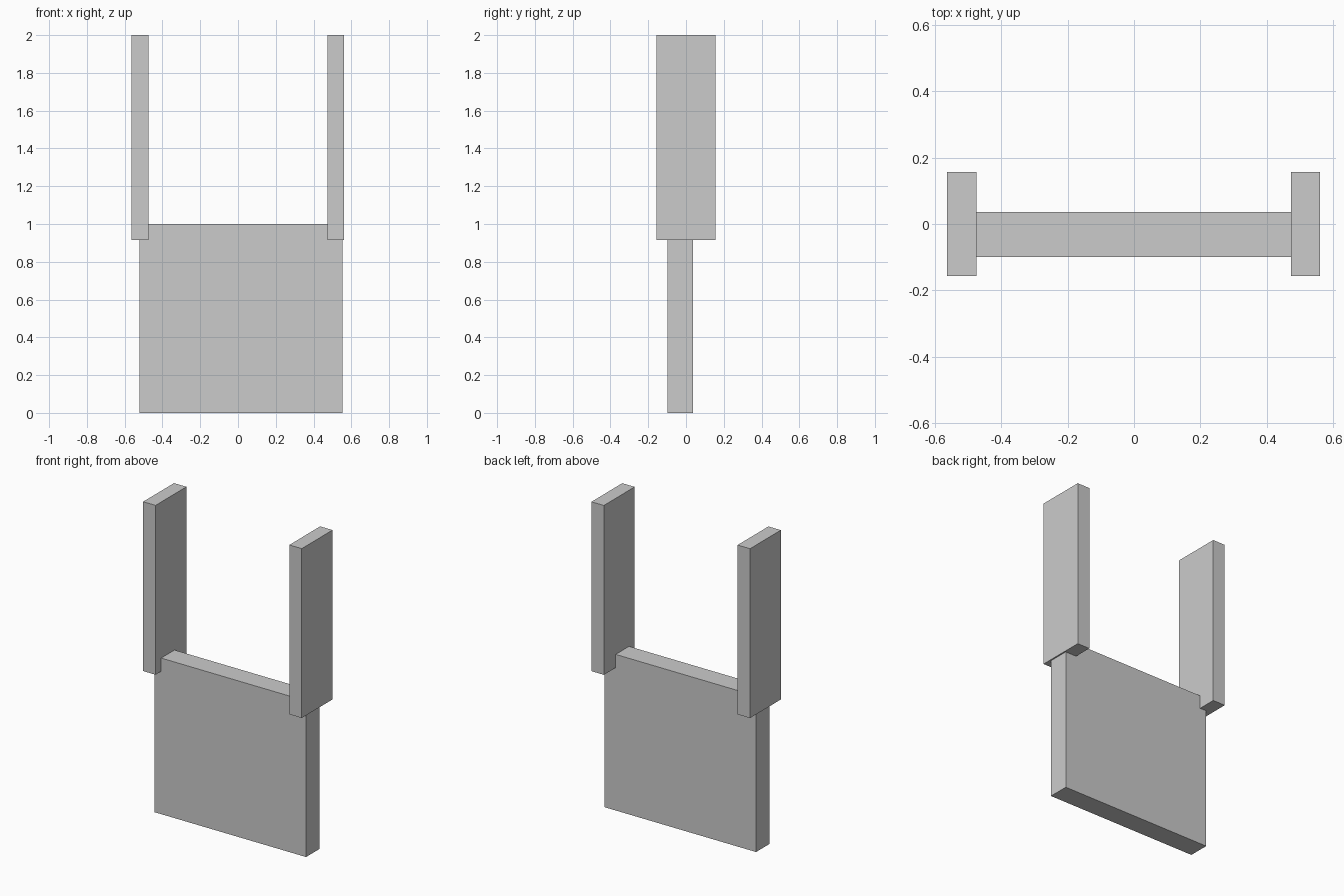
import bpy

if "Cube" in bpy.data.objects:
    bpy.data.objects.remove(bpy.data.objects["Cube"])


def box(name, lo, hi):
    """Axis-aligned box between two corners."""
    centre = [(a + b) / 2 for a, b in zip(lo, hi)]
    size = [b - a for a, b in zip(lo, hi)]
    bpy.ops.mesh.primitive_cube_add(size=1, location=centre)
    obj = bpy.context.object
    obj.name = name
    obj.scale = size
    bpy.ops.object.transform_apply(location=False, rotation=False, scale=True)
    return obj


# Lower panel, set slightly off centre, its top corners let into the posts
box("panel", (-0.522, -0.099, 0.0), (0.552, 0.036, 1.0))

# Upright posts at each side
for name, x0, x1 in (("left_post", -0.563, -0.475), ("right_post", 0.473, 0.561)):
    box(name, (x0, -0.156, 0.915), (x1, 0.156, 2.0))
